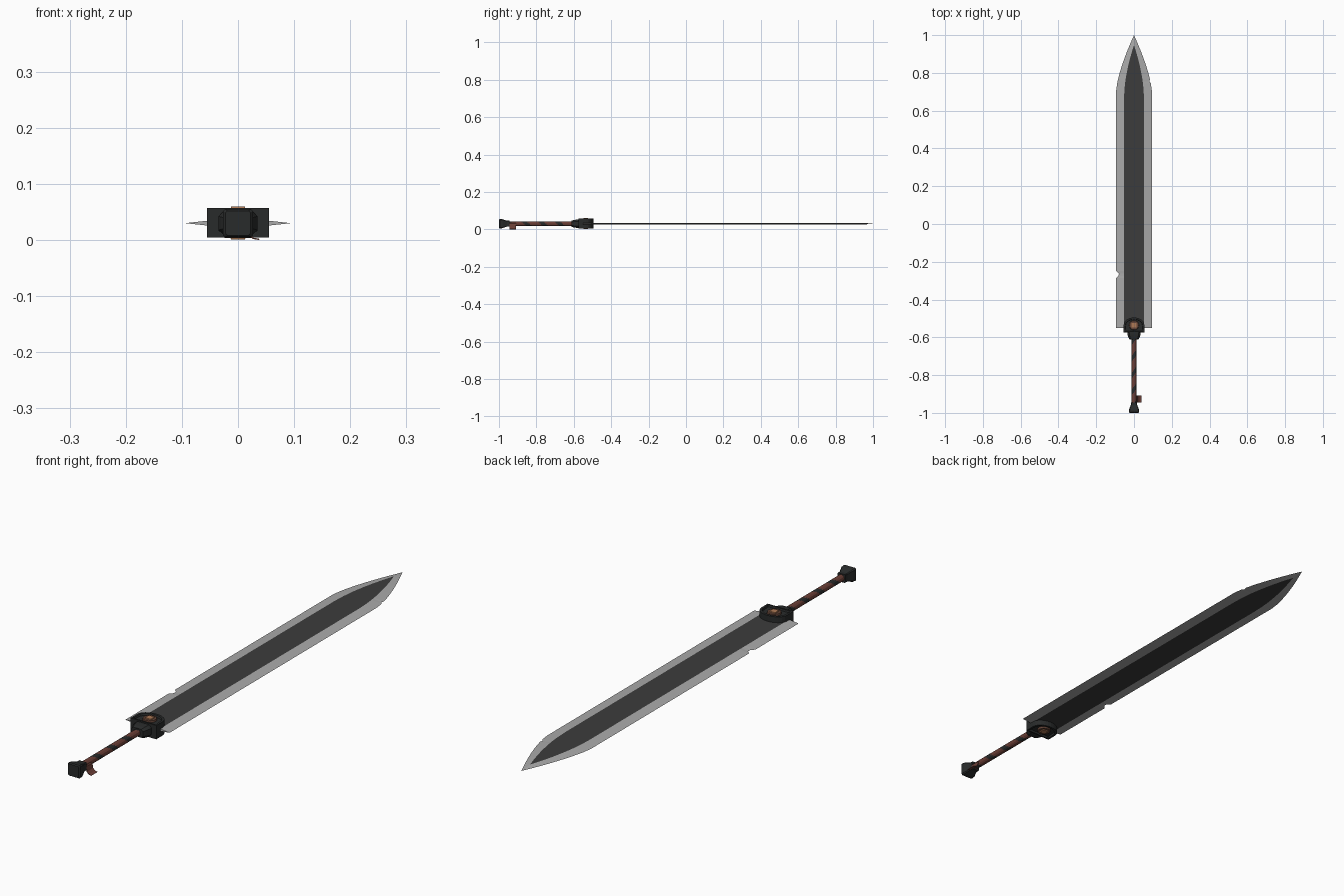
import bpy, bmesh, math

if "Cube" in bpy.data.objects:
    bpy.data.objects.remove(bpy.data.objects["Cube"])

ZC = 0.03  # height of the sword's centre plane


def mat(name, r, g, b):
    m = bpy.data.materials.new(name)
    m.diffuse_color = (r, g, b, 1)
    m.use_nodes = True
    m.node_tree.nodes["Principled BSDF"].inputs["Base Color"].default_value = m.diffuse_color
    return m


DARK = mat("dark_iron", 0.045, 0.045, 0.045)
STEEL = mat("edge_steel", 0.40, 0.40, 0.40)
BLACK = mat("black_iron", 0.022, 0.024, 0.024)
LEATHER = mat("red_leather", 0.15, 0.05, 0.038)
BROWN = mat("brown_inlay", 0.13, 0.06, 0.04)
COPPER = mat("copper_gem", 0.42, 0.19, 0.09)


def finish(bm, name, *mats):
    bmesh.ops.remove_doubles(bm, verts=bm.verts, dist=1e-5)
    bmesh.ops.recalc_face_normals(bm, faces=bm.faces)
    me = bpy.data.meshes.new(name)
    bm.to_mesh(me)
    bm.free()
    for m in mats:
        me.materials.append(m)
    ob = bpy.data.objects.new(name, me)
    bpy.context.collection.objects.link(ob)
    return ob


def loft(name, section, stations, *mats, rule=None):
    """Skin a unit x/z section along y; stations are (y, x scale, z scale)."""
    bm = bmesh.new()
    rings = [[bm.verts.new((px * sx, y, ZC + pz * sz)) for px, pz in section]
             for y, sx, sz in stations]
    n = len(section)
    for i in range(len(rings) - 1):
        for j in range(n):
            k = (j + 1) % n
            f = bm.faces.new((rings[i][j], rings[i][k], rings[i + 1][k], rings[i + 1][j]))
            if rule:
                f.material_index = rule(i, j)
    bm.faces.new(rings[0])
    bm.faces.new(rings[-1])
    return finish(bm, name, *mats)


# Blade: dark flat core with bevelled steel edges, one row of points per y
def outer(y):
    s = max(0, (y - 0.71) / 0.29)
    return 0.094 * (1 - s ** 1.4)


def inner(y):
    s = min(1, max(0, (y - 0.66) / 0.287))
    return 0.053 * (1 - s ** 1.8)


nick_l = {-0.275: 0.012, -0.262: 0.014}
nick_r = {0.755: 0.006}
ys = [-0.55, -0.287, -0.275, -0.262, -0.25, 0.3, 0.66, 0.71, 0.745, 0.755, 0.765]
ys += [0.79 + 0.157 * i / 8 for i in range(9)] + [0.975, 1.0]
bm = bmesh.new()
for side in (1, -1):
    prev = None
    for y in ys:
        w, c = outer(y), inner(y)
        h = 0.0045 * min(1, w / 0.022)
        row = [bm.verts.new(p) for p in (
            (-w + nick_l.get(y, 0), y, ZC), (-c, y, ZC + side * h),
            (c, y, ZC + side * h), (w - nick_r.get(y, 0), y, ZC))]
        if y == 1.0:
            for v in row:
                v.co.z = ZC
        if prev:
            for j in range(3):
                if j == 1 and y > 0.95:
                    continue
                f = bm.faces.new((prev[j], prev[j + 1], row[j + 1], row[j]))
                f.material_index = 0 if j == 1 else 1
        prev = row
bmesh.ops.remove_doubles(bm, verts=bm.verts, dist=1e-5)
bmesh.ops.dissolve_degenerate(bm, edges=bm.edges, dist=1e-6)
bmesh.ops.holes_fill(bm, edges=[e for e in bm.edges if e.is_boundary], sides=8)
finish(bm, "blade", DARK, STEEL)

# Guard: D-shaped block, rounded toward the blade, recessed on both faces
plan = [(-0.055, -0.575), (0.055, -0.575)]
plan += [(0.055 * math.cos(math.pi * i / 12), -0.535 + 0.04 * math.sin(math.pi * i / 12))
         for i in range(13)]
bm = bmesh.new()
base = bm.faces.new([bm.verts.new((x, y, 0.004)) for x, y in plan])
ext = bmesh.ops.extrude_face_region(bm, geom=[base])
for v in ext["geom"]:
    if isinstance(v, bmesh.types.BMVert):
        v.co.z = 0.057
bmesh.ops.recalc_face_normals(bm, faces=bm.faces)
caps = [f for f in bm.faces if abs(f.normal.z) > 0.9]
bmesh.ops.inset_individual(bm, faces=caps, thickness=0.009, depth=0)
bmesh.ops.inset_individual(bm, faces=caps, thickness=0.002, depth=-0.007)
finish(bm, "guard", BLACK)


# Inlay discs and faceted gems on both sides of the guard
def disc(name, sides, r1, r2, z0, z1, m, turn=0):
    bm = bmesh.new()
    bmesh.ops.create_cone(bm, cap_ends=True, segments=sides, radius1=r1, radius2=r2, depth=1)
    for v in bm.verts:
        x, y = v.co.x, v.co.y
        v.co = (x * math.cos(turn) - y * math.sin(turn),
                x * math.sin(turn) + y * math.cos(turn) - 0.536,
                z0 + (z1 - z0) * (v.co.z + 0.5))
    return finish(bm, name, m)


for tag, s in (("top", 1), ("bottom", -1)):
    disc("inlay_" + tag, 20, 0.027, 0.024, ZC + s * 0.015, ZC + s * 0.0265, BROWN)
    disc("gem_" + tag, 4, 0.022, 0.017, ZC + s * 0.02, ZC + s * 0.0295, COPPER, math.pi / 4)

# Collar, grip and pommel
octa = [(1, .55), (.7, 1), (-.7, 1), (-1, .55), (-1, -.55), (-.7, -1), (.7, -1), (1, -.55)]
loft("collar", octa, [(-0.612, 0.024, 0.016), (-0.6, 0.03, 0.02),
                      (-0.585, 0.035, 0.022), (-0.572, 0.035, 0.022)], BLACK)
N, ROWS = 12, 48
circle = [(math.cos(2 * math.pi * j / N), math.sin(2 * math.pi * j / N)) for j in range(N)]
loft("grip", circle, [(-0.96 + 0.355 * i / ROWS, 0.013, 0.013) for i in range(ROWS + 1)],
     LEATHER, BLACK, rule=lambda i, j: int((i + j) % 12 < 4))
square = [(1, .85), (.85, 1), (-.85, 1), (-1, .85), (-1, -.85), (-.85, -1), (.85, -1), (1, -.85)]
loft("pommel", square, [(-1.0, 0.022, 0.022), (-0.995, 0.027, 0.025), (-0.982, 0.026, 0.024),
                        (-0.958, 0.017, 0.016), (-0.944, 0.017, 0.016)], BLACK)

# Loose end of the leather wrap, drooping to the right
bm = bmesh.new()
path = [(0.006, 0.038), (0.016, 0.03), (0.02, 0.012), (0.028, 0.004), (0.039, 0.002)]
prev = None
for x, z in path:
    row = [bm.verts.new(p) for p in ((x, -0.945, z), (x, -0.908, z),
                                     (x - 0.002, -0.908, z - 0.002), (x - 0.002, -0.945, z - 0.002))]
    if prev:
        for j in range(4):
            k = (j + 1) % 4
            bm.faces.new((prev[j], prev[k], row[k], row[j]))
    else:
        bm.faces.new(row)
    prev = row
bm.faces.new(prev)
finish(bm, "wrap_tail", LEATHER)
